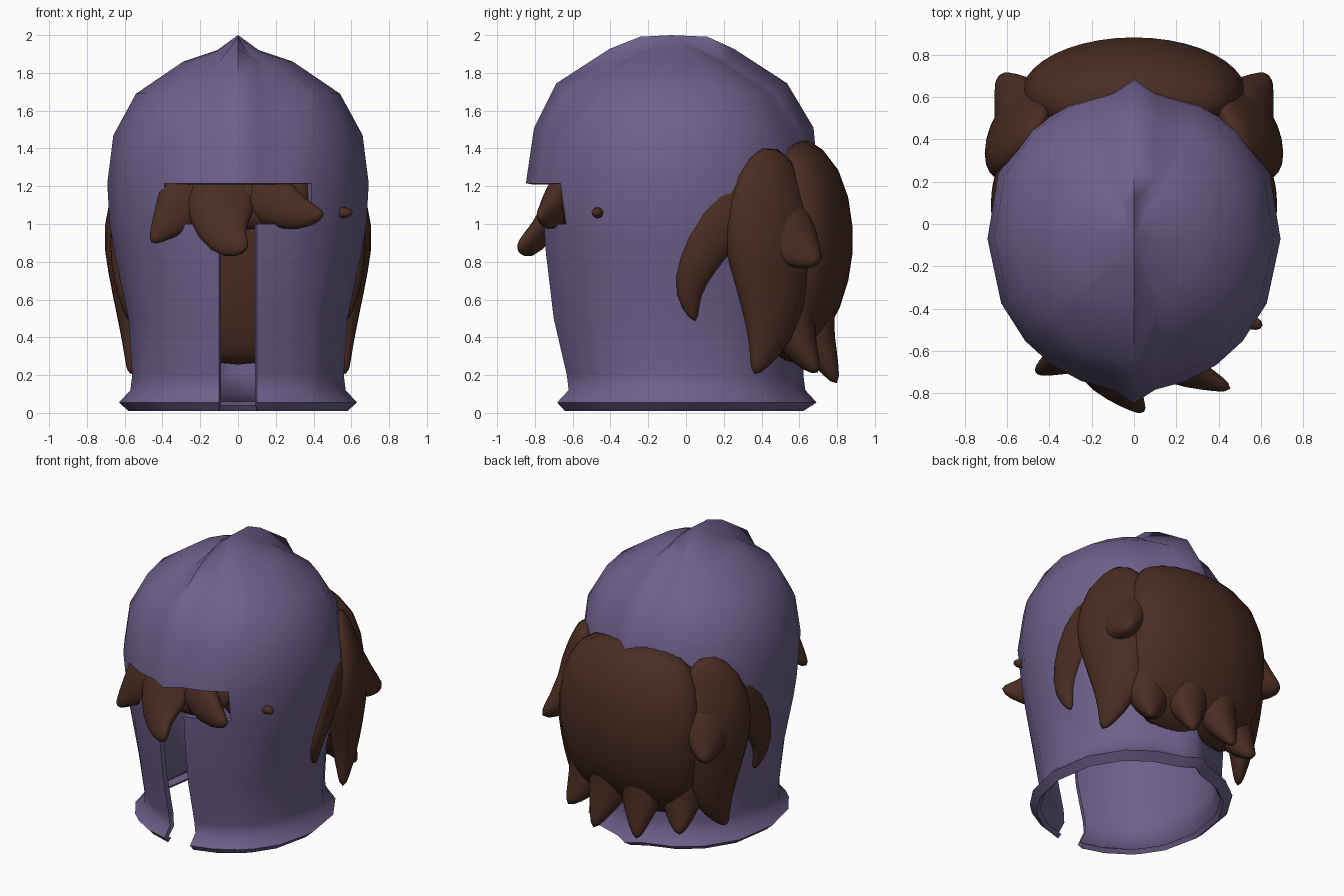
import bpy, bmesh, math
from mathutils import Vector

if "Cube" in bpy.data.objects:
    bpy.data.objects.remove(bpy.data.objects["Cube"])


def material(name, rgb):
    m = bpy.data.materials.new(name)
    m.diffuse_color = (*rgb, 1)
    m.use_nodes = True
    m.node_tree.nodes["Principled BSDF"].inputs["Base Color"].default_value = m.diffuse_color
    return m


STEEL = material("violet steel", (0.155, 0.118, 0.26))
HAIR = material("dark brown hair", (0.068, 0.026, 0.016))


def finish(name, bm, mat, angle):
    bmesh.ops.recalc_face_normals(bm, faces=bm.faces)
    me = bpy.data.meshes.new(name)
    bm.to_mesh(me)
    bm.free()
    ob = bpy.data.objects.new(name, me)
    bpy.context.collection.objects.link(ob)
    me.materials.append(mat)
    bpy.ops.object.select_all(action='DESELECT')
    ob.select_set(True)
    bpy.context.view_layer.objects.active = ob
    if name == "helmet":
        mod = ob.modifiers.new("thickness", 'SOLIDIFY')
        mod.thickness, mod.offset = 0.035, -1
    else:
        mod = ob.modifiers.new("smooth", 'SUBSURF')
        mod.levels = mod.render_levels = 1
    bpy.ops.object.modifier_apply(modifier=mod.name)
    bpy.ops.object.shade_smooth_by_angle(angle=math.radians(angle))
    return ob


# Helmet: rings of (z, half width, front y, back y), with a raised centre ridge
CY = -0.07
RINGS = [(0.01, .58, -.65, .57), (0.055, .63, -.69, .635), (0.12, .57, -.63, .58),
         (0.2, .56, -.64, .57), (0.5, .58, -.71, .58), (0.85, .655, -.75, .62),
         (1.0, .68, -.76, .64), (1.215, .692, -.79, .645), (1.47, .66, -.75, .62),
         (1.69, .54, -.64, .49), (1.86, .29, -.38, .23), (1.92, .11, -.23, .1)]


def ring_points(z, w, yf, yb):
    k = min(1, w / .55)
    t = [0, math.asin(min(.1, .4 * w) / w), math.asin(.25 * k / w), math.asin(.39 * k / w)]
    t += [math.radians(a) for a in (48, 65, 90, 112, 134)]
    t += [(t[-1] + math.pi - t[1]) / 2, math.pi - t[1], math.pi]
    t += [2 * math.pi - a for a in t[-2:0:-1]]
    pts = []
    for i, a in enumerate(t):
        c = math.cos(a)
        y = CY - c * (CY - yf) if c > 0 else CY + abs(c) ** .86 * (yb - CY)
        p = Vector((w * math.sin(a), y, z))
        if i in (0, 11):          # ridge column
            p.y = CY + (p.y - CY) * 1.08
            if z > 1.3:
                p.z = .9 + (z - .9) * 1.07
        pts.append(p)
    return pts


bm = bmesh.new()
rows = [[bm.verts.new(p) for p in ring_points(*r)] for r in RINGS]
n = len(rows[0])
for r in range(len(rows) - 1):
    for i in range(n):
        col = min(i, n - 1 - i)
        slot = col < 1 and r < 7          # nose slot
        eyes = col < 3 and r == 6         # eye opening
        if not (slot or eyes):
            j = (i + 1) % n
            bm.faces.new((rows[r][i], rows[r][j], rows[r + 1][j], rows[r + 1][i]))
apex = bm.verts.new((0, -.08, 2.0))
for i in range(n):
    bm.faces.new((rows[-1][i], rows[-1][(i + 1) % n], apex))
bmesh.ops.delete(bm, geom=[v for v in bm.verts if not v.link_faces], context='VERTS')
finish("helmet", bm, STEEL, 75)


# Hair locks: flattened tapering tubes along (x, y, z, half width, half thickness)
def lock(name, path, normal, sides=12):
    bm = bmesh.new()
    pts = [Vector(p[:3]) for p in path]
    loops = []
    for i, p in enumerate(path):
        tan = (pts[min(i + 1, len(pts) - 1)] - pts[max(i - 1, 0)]).normalized()
        side = tan.cross(Vector(normal)).normalized()
        out = side.cross(tan)
        loops.append([bm.verts.new(pts[i] + side * p[3] * math.cos(2 * math.pi * k / sides)
                                   + out * p[4] * math.sin(2 * math.pi * k / sides))
                      for k in range(sides)])
    for a, b in zip(loops, loops[1:]):
        for k in range(sides):
            j = (k + 1) % sides
            bm.faces.new((a[k], a[j], b[j], b[k]))
    bm.faces.new(loops[0])
    bm.faces.new(loops[-1])
    finish(name, bm, HAIR, 60)


# Back hair with hanging tips
BACK = (0, 1, 0)
lock("back_hair", [(0, .52, 1.45, .36, .11), (0, .6, 1.26, .5, .24), (0, .62, .98, .55, .28),
                   (0, .6, .73, .54, .28), (0, .57, .45, .48, .2), (0, .5, .25, .36, .06)],
     BACK, 20)
for x, tipx, y, z in ((-.35, -.43, .69, .22), (-.12, -.17, .8, .16),
                      (.12, .17, .8, .15), (.35, .44, .7, .21)):
    lock("back_hair_tip", [(x * .9, y - .2, .8, .16, .16), (x, y - .17, .6, .18, .18),
                           (x, y - .14, .43, .16, .13), ((x + tipx) / 2, y - .07, .3, .1, .08),
                           (tipx, y, z, .02, .02)], BACK)

# Side hair, both sides
for s in (-1, 1):
    nrm = (s, .6, 0)
    lock("side_hair", [(s * .44, .49, 1.40, .09, .04), (s * .52, .43, 1.24, .21, .09),
                       (s * .52, .43, .98, .29, .18), (s * .52, .46, .75, .25, .14),
                       (s * .52, .46, .5, .18, .1), (s * .54, .42, .33, .1, .06),
                       (s * .57, .36, .2, .02, .02)], nrm)
    lock("side_hair_front", [(s * .47, .46, 1.36, .06, .03), (s * .56, .34, 1.18, .16, .07),
                             (s * .62, .17, .98, .14, .06), (s * .615, .05, .78, .11, .06),
                             (s * .59, .0, .62, .075, .05), (s * .57, .05, .48, .015, .015)],
         (s, .25, 0))
    lock("side_hair_flick", [(s * .47, .42, 1.1, .2, .14), (s * .52, .52, .95, .2, .14),
                             (s * .57, .6, .85, .14, .09), (s * .635, .71, .79, .03, .03)], nrm)

# Fringe poking out of the eye opening
FRONT = (0, -1, 0)
lock("fringe", [(0, -.55, 1.32, .36, .06), (0, -.61, 1.2, .42, .08),
                (0, -.64, 1.08, .38, .08), (0, -.65, .96, .2, .05)], FRONT)
lock("fringe_left", [(-.2, -.58, 1.26, .18, .08), (-.29, -.63, 1.1, .16, .08),
                     (-.4, -.67, .97, .075, .05), (-.46, -.7, .9, .02, .02)], FRONT)
lock("fringe_middle", [(-.06, -.58, 1.28, .2, .08), (-.1, -.67, 1.1, .2, .09),
                       (-.08, -.76, .96, .15, .07), (-.02, -.83, .89, .1, .05),
                       (.05, -.89, .87, .025, .02)], FRONT)
lock("fringe_right", [(.06, -.6, 1.22, .16, .08), (.2, -.68, 1.11, .15, .09),
                      (.34, -.73, 1.04, .09, .06), (.46, -.78, 1.05, .025, .02)], FRONT)

# Small tuft through the side of the helmet
lock("side_tuft", [(.48, -.44, 1.06, .035, .03), (.56, -.47, 1.06, .04, .035),
                   (.61, -.48, 1.06, .02, .02)], (0, 0, 1), 8)
